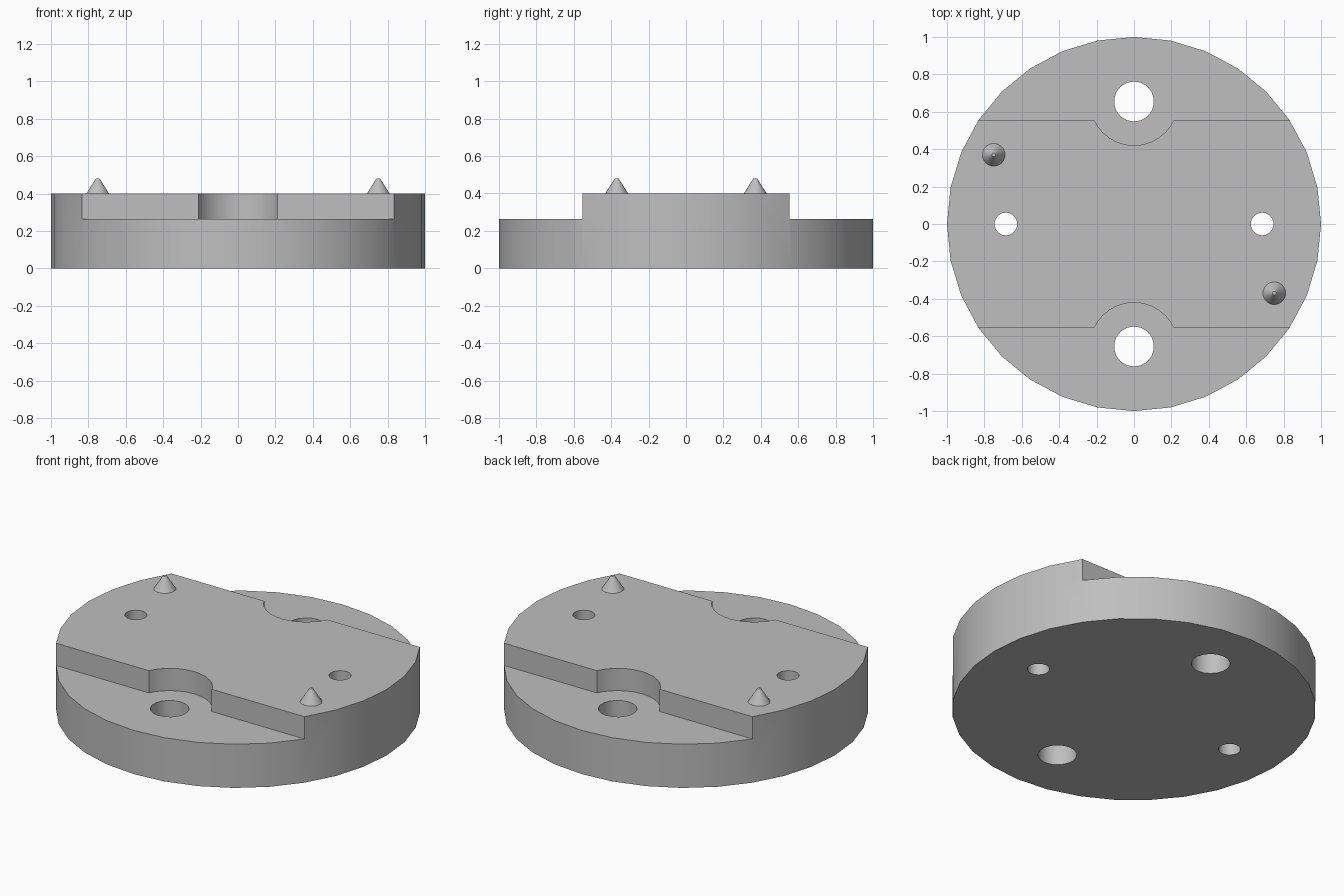
import bpy
from math import radians

cube = bpy.data.objects.get("Cube")
if cube:
    bpy.data.objects.remove(cube, do_unlink=True)

TOP, LEDGE = 0.4, 0.265      # raised bridge and lower ledge heights
BRIDGE = 0.553               # half width of the raised bridge
BOLT_Y, DOWEL_X = 0.655, 0.685

grey = bpy.data.materials.new("plain grey")
grey.use_nodes = True
colour = (0.52, 0.52, 0.52, 1)
grey.diffuse_color = colour
grey.node_tree.nodes["Principled BSDF"].inputs["Base Color"].default_value = colour


def tapered(name, x, y, z0, z1, r0, r1, sides):
    bpy.ops.mesh.primitive_cone_add(vertices=sides, radius1=r0, radius2=r1,
                                    depth=z1 - z0, location=(x, y, (z0 + z1) / 2))
    ob = bpy.context.object
    ob.name = name
    ob.data.materials.append(grey)
    return ob


def cut(body, cutter):
    cutter.hide_render = True
    mod = body.modifiers.new("cut", "BOOLEAN")
    mod.operation = "DIFFERENCE"
    mod.solver = "EXACT"
    mod.object = cutter
    bpy.ops.object.select_all(action="DESELECT")
    bpy.context.view_layer.objects.active = body
    body.select_set(True)
    bpy.ops.object.modifier_apply(modifier=mod.name)
    bpy.data.objects.remove(cutter, do_unlink=True)


def smooth(ob):
    bpy.ops.object.select_all(action="DESELECT")
    bpy.context.view_layer.objects.active = ob
    ob.select_set(True)
    bpy.ops.object.shade_smooth_by_angle(angle=radians(30))


# Round base plate
base = tapered("base_plate", 0, 0, 0, TOP, 1, 1, 32)

for side in (-1, 1):
    # Lower ledge at front and back
    bpy.ops.mesh.primitive_cube_add(size=1, location=(0, side * (BRIDGE + 0.5), LEDGE + 0.5))
    ledge = bpy.context.object
    ledge.scale.x = 3
    ledge.data.materials.append(grey)
    cut(base, ledge)
    # Rounded bolt head clearance and through holes
    cut(base, tapered("clearance", 0, side * BOLT_Y, LEDGE, 1, 0.235, 0.235, 32))
    cut(base, tapered("bolt_hole", 0, side * BOLT_Y, -0.5, 1, 0.107, 0.107, 18))
    cut(base, tapered("dowel_hole", side * DOWEL_X, 0, -0.5, 1, 0.061, 0.061, 18))
smooth(base)

# Pointed locating pins on opposite corners of the bridge
for name, side in (("left_pin", 1), ("right_pin", -1)):
    smooth(tapered(name, side * 0.75, side * -0.37, TOP, 0.48, 0.061, 0.01, 18))
